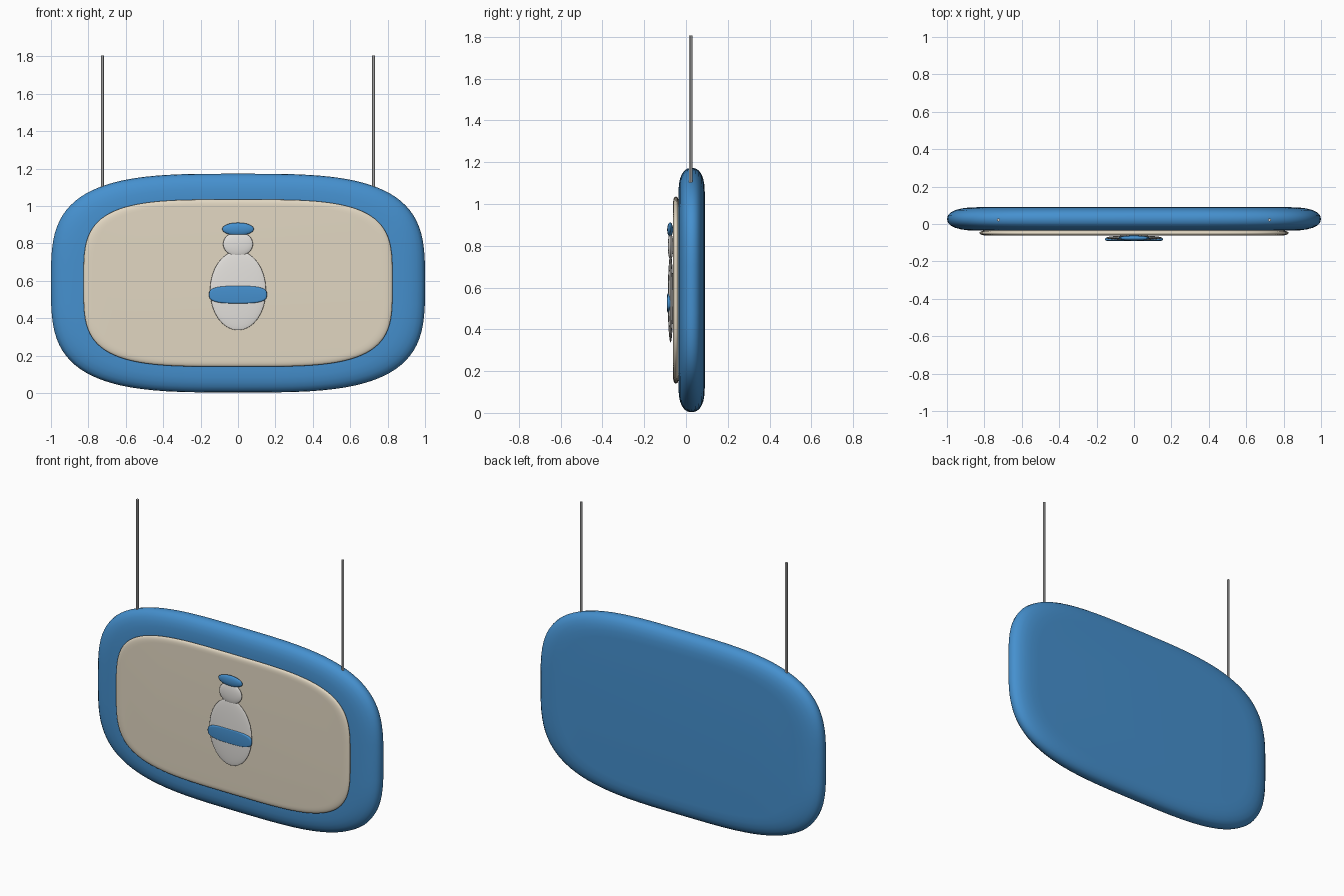
import bpy, bmesh, math

if "Cube" in bpy.data.objects:
    bpy.data.objects.remove(bpy.data.objects["Cube"])


def material(name, rgb):
    m = bpy.data.materials.new(name)
    m.diffuse_color = (*rgb, 1)
    m.use_nodes = True
    m.node_tree.nodes["Principled BSDF"].inputs["Base Color"].default_value = m.diffuse_color
    return m


blue = material("blue", (0.06, 0.28, 0.62))
cream = material("cream", (0.76, 0.68, 0.54))
white = material("off_white", (0.78, 0.76, 0.73))


def spow(v, e):
    return math.copysign(abs(v) ** e, v)


def slab(name, a, b, cz, y0, y1, n, rim, mat, seg=96, steps=12):
    """Rounded-outline plate (superellipse in x/z) with a rolled rim."""
    bm = bmesh.new()
    cy, h = (y0 + y1) / 2, (y1 - y0) / 2
    rings = []
    for i in range(steps + 1):
        t = -math.pi / 2 + math.pi * i / steps
        inset = rim * (1 - max(0, math.cos(t)) ** 0.85)
        y = cy + h * spow(math.sin(t), 0.85)
        ring = []
        for k in range(seg):
            u = 2 * math.pi * k / seg
            x = spow(math.cos(u), 2 / n)
            z = spow(math.sin(u), 2 / n)
            ring.append(bm.verts.new((x * (a - inset), y, cz + z * (b - inset * b / max(a, b) ** 1.0 if a < b else b - inset * 0.7))))
        rings.append(ring)
    for r, s in zip(rings, rings[1:]):
        for k in range(seg):
            j = (k + 1) % seg
            bm.faces.new((r[k], r[j], s[j], s[k]))
    bm.faces.new(rings[0])
    bm.faces.new(rings[-1])
    bmesh.ops.recalc_face_normals(bm, faces=bm.faces)
    me = bpy.data.meshes.new(name)
    bm.to_mesh(me)
    bm.free()
    ob = bpy.data.objects.new(name, me)
    bpy.context.collection.objects.link(ob)
    me.materials.append(mat)
    me.shade_smooth()
    return ob


def disc(name, rx, ry, rz, y, z, mat):
    """Flattened sphere."""
    bpy.ops.mesh.primitive_uv_sphere_add(segments=32, ring_count=16, location=(0, y, z))
    ob = bpy.context.object
    ob.name = name
    ob.scale = (rx, ry, rz)
    ob.data.materials.append(mat)
    bpy.ops.object.shade_smooth()


# Sign board and raised face panel
slab("sign_board", 1.0, 0.585, 0.588, -0.036, 0.09, 3.4, 0.17, blue)
slab("face_panel", 0.826, 0.447, 0.588, -0.062, -0.034, 3.8, 0.05, cream)

# Bottle-shaped emblem
disc("emblem_body", 0.15, 0.013, 0.212, -0.074, 0.548, white)
disc("emblem_neck", 0.08, 0.013, 0.065, -0.074, 0.797, white)
disc("emblem_cap", 0.085, 0.014, 0.034, -0.076, 0.877, blue)
slab("emblem_band", 0.155, 0.047, 0.526, -0.09, -0.074, 3.0, 0.012, blue, 48, 8)

# Hanging rods
for side, label in ((-1, "left"), (1, "right")):
    bpy.ops.mesh.primitive_cylinder_add(vertices=12, radius=0.008, depth=0.72,
                                        location=(side * 0.725, 0.022, 1.445))
    rod = bpy.context.object
    rod.name = "hanging_rod_" + label
    bpy.ops.object.shade_smooth_by_angle()
